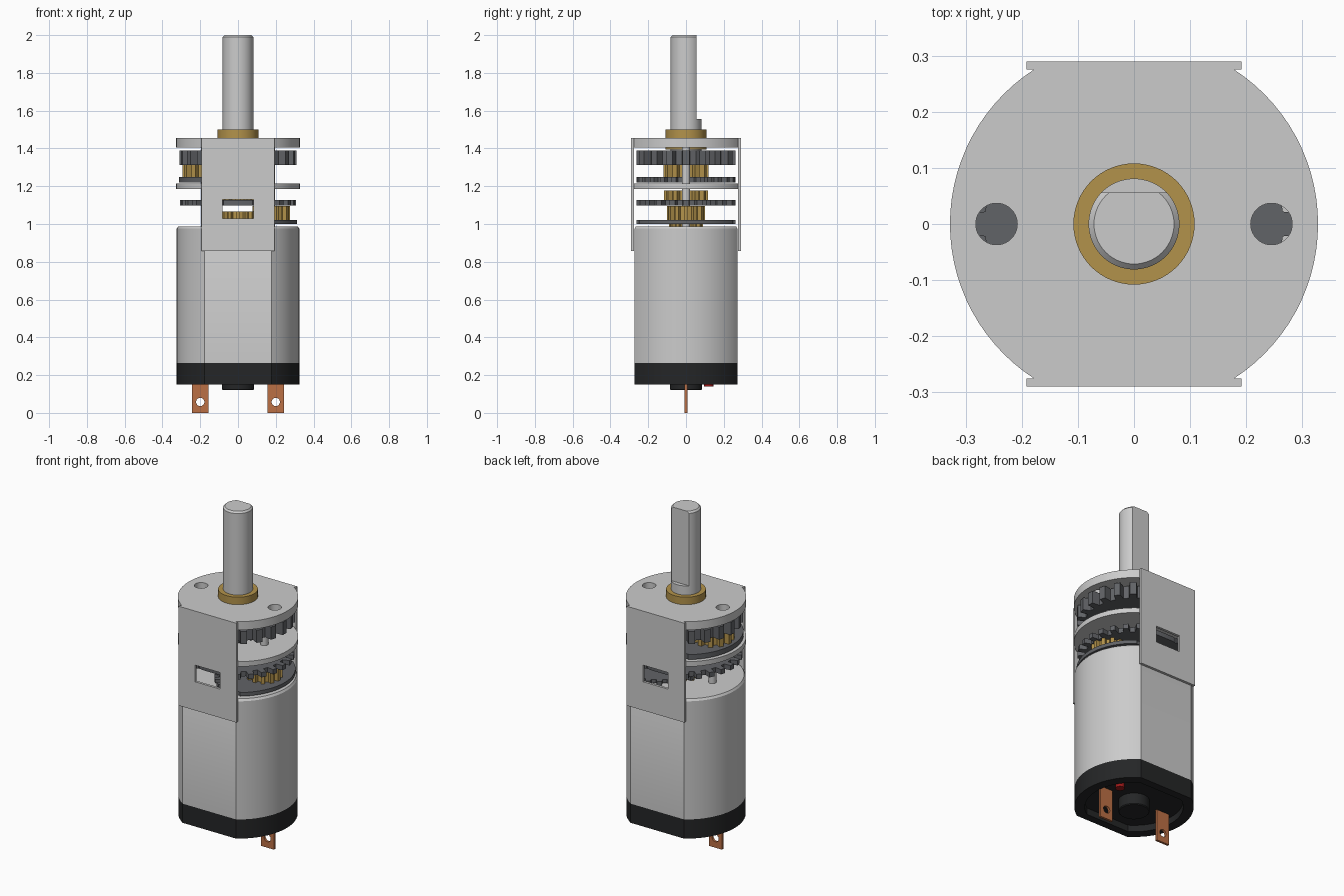
import bpy
from math import cos, sin, pi, sqrt, asin, radians
from mathutils import Matrix

if "Cube" in bpy.data.objects:
    bpy.data.objects.remove(bpy.data.objects["Cube"])


def material(name, rgb):
    m = bpy.data.materials.new(name)
    m.diffuse_color = (*rgb, 1)
    m.use_nodes = True
    m.node_tree.nodes["Principled BSDF"].inputs["Base Color"].default_value = m.diffuse_color
    return m


BLACK = material("black_plastic", (0.018, 0.019, 0.02))
DARK = material("dark_steel", (0.12, 0.125, 0.135))
BRASS = material("brass", (0.45, 0.29, 0.07))
COPPER = material("copper", (0.5, 0.16, 0.06))
RED = material("red_mark", (0.35, 0.01, 0.01))


# ---- profiles ----
def circle(r, n=64):
    return [(r * cos(2 * pi * i / n), r * sin(2 * pi * i / n)) for i in range(n)]


def flatted(r, f, n=28):
    """Circle of radius r cut by flats at y = +-f."""
    a = asin(f / r)
    arc = [-a + 2 * a * i / n for i in range(n + 1)]
    return [(r * cos(t), r * sin(t)) for t in arc] + [(-r * cos(t), -r * sin(t)) for t in arc]


def rect(w, d):
    return [(-w, -d), (w, -d), (w, d), (-w, d)]


def teeth(n, root, tip):
    p = 2 * pi / n
    pts = []
    for i in range(n):
        for r, k in ((root, -.29), (tip, -.2), (tip, .2), (root, .29)):
            t = p * (i + k)
            pts.append((r * cos(t), r * sin(t)))
    return pts


# ---- builders ----
def smooth(ob):
    ob.data.shade_smooth()
    ob.data.set_sharp_from_angle(angle=radians(30))


def loft(name, pts, levels, mat=None, at=(0, 0)):
    """Stack a profile through (z, scale) levels and cap both ends."""
    n, verts, faces = len(pts), [], []
    for z, s in levels:
        verts += [(at[0] + x * s, at[1] + y * s, z) for x, y in pts]
    for k in range(len(levels) - 1):
        for i in range(n):
            j = (i + 1) % n
            faces.append((k * n + i, k * n + j, k * n + n + j, k * n + n + i))
    faces += [tuple(reversed(range(n))), tuple(range(len(verts) - n, len(verts)))]
    me = bpy.data.meshes.new(name)
    me.from_pydata(verts, [], faces)
    if mat:
        me.materials.append(mat)
    ob = bpy.data.objects.new(name, me)
    bpy.context.collection.objects.link(ob)
    smooth(ob)
    return ob


def prism(name, pts, z0, z1, mat=None, at=(0, 0)):
    return loft(name, pts, [(z0, 1), (z1, 1)], mat, at)


def boolean(ob, cutter, op='DIFFERENCE'):
    cutter.hide_render = True
    m = ob.modifiers.new("cut", 'BOOLEAN')
    m.operation, m.solver, m.object = op, 'EXACT', cutter
    dg = bpy.context.evaluated_depsgraph_get()
    me = bpy.data.meshes.new_from_object(ob.evaluated_get(dg))
    ob.modifiers.clear()
    ob.data = me
    bpy.data.objects.remove(cutter)
    smooth(ob)


def gear(name, n, root, tip, z0, z1, x, mat=DARK):
    """Gear trimmed to fit inside the housing outline."""
    g = prism(name, teeth(n, root, tip), z0, z1, mat, (x, 0))
    if tip > .2:
        boolean(g, prism("cutter", flatted(.313, .262), z0 - .1, z1 + .1), 'INTERSECT')


# motor can and end cap with recessed underside
BODY = flatted(.325, .272)
loft("motor_can", BODY, [(.265, 1), (.975, 1), (.987, .975)])
cap = prism("end_cap", BODY, .15, .265, BLACK)
boolean(cap, prism("cutter", flatted(.268, .225), .1, .19))
loft("rear_bearing_hub", circle(.085), [(.2, 1), (.125, 1), (.12, .95)][::-1], BLACK)
prism("polarity_mark", circle(.025, 24), .14, .2, RED, (.2, .12))

# terminals with wire holes
for side, x in (("left", -.2), ("right", .2)):
    t = prism(side + "_terminal", rect(.043, .007), 0, .2, COPPER, (x, 0))
    hole = prism("cutter", circle(.022, 32), -.1, .1)
    hole.data.transform(Matrix.Translation((x, 0, .058)) @ Matrix.Rotation(pi / 2, 4, 'X'))
    boolean(t, hole)

# bracket: side straps with windows, middle and top plates
for side, y in (("front", -.2825), ("back", .2825)):
    s = prism(side + "_strap", rect(.192, .0075), .858, 1.455, None, (0, y))
    boolean(s, prism("cutter", rect(.082, .05), 1.03, 1.13, None, (0, y)))
prism("middle_plate", flatted(.328, .275), 1.185, 1.215)
top = prism("top_plate", flatted(.328, .275), 1.405, 1.455)
for x in (-.245, .245):
    boolean(top, prism("cutter", circle(.037, 40), 1.3, 1.5, None, (x, 0)))

# gear train
gear("motor_pinion", 12, .07, .09, .985, 1.065, 0, BRASS)
gear("first_gear", 26, .245, .272, 1.0, 1.022, .175)
gear("first_pinion", 12, .078, .1, 1.022, 1.095, .175, BRASS)
gear("second_gear", 26, .268, .308, 1.098, 1.127, 0)
gear("second_pinion", 12, .09, .117, 1.127, 1.178, 0, BRASS)
gear("third_gear", 26, .245, .272, 1.22, 1.25, -.175)
gear("third_pinion", 12, .092, .12, 1.25, 1.312, -.175, BRASS)
gear("output_gear", 22, .266, .311, 1.312, 1.388, 0)

# gear pins
for side, x in (("left", -.175), ("right", .175)):
    prism(side + "_gear_pin", circle(.022, 24), .98, 1.41, None, (x, 0))

# output shaft with D-flat, and bushing
shaft = loft("output_shaft", circle(.081), [(1.32, 1), (1.99, 1), (2, .88)])
boolean(shaft, prism("cutter", rect(.2, .1), 1.555, 2.2, None, (0, .156)))
prism("bushing", circle(.108), 1.395, 1.5, BRASS)
